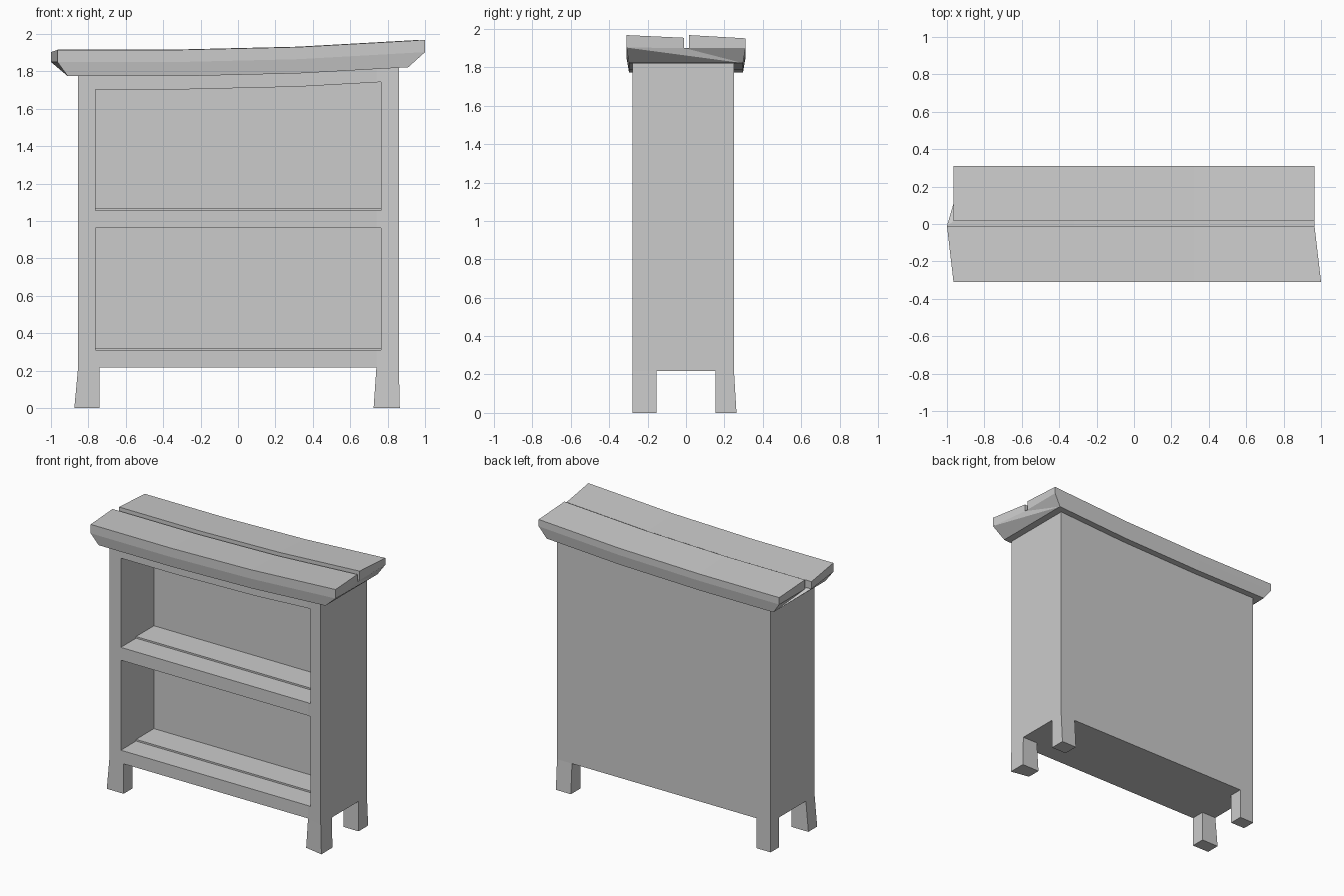
import bpy, bmesh

if "Cube" in bpy.data.objects:
    bpy.data.objects.remove(bpy.data.objects["Cube"])

FRONT, CORNER, BACK = -0.254, -0.28, 0.25   # front plane, pulled right front corner, back
LEFT, RIGHT, BASE = -0.855, 0.86, 0.217


def lift(x):
    """Warp of the top: level on the left, rising in two bends to the right."""
    if x <= -0.32:
        return 0.0
    if x <= 0.32:
        return 0.015 * (x + 0.32) / 0.64
    return 0.015 + 0.038 * (x - 0.32) / 0.68


def loft(name, sections, caps=None):
    """Skin matching closed sections; caps lists the index groups of each end."""
    bm = bmesh.new()
    rows = [[bm.verts.new(p) for p in s] for s in sections]
    n = len(rows[0])
    for a, b in zip(rows, rows[1:]):
        for i in range(n):
            j = (i + 1) % n
            bm.faces.new((a[i], a[j], b[j], b[i]))
    for row in (rows[0], rows[-1]):
        for group in (caps or [range(n)]):
            bm.faces.new([row[i] for i in group])
    bmesh.ops.recalc_face_normals(bm, faces=bm.faces)
    mesh = bpy.data.meshes.new(name)
    bm.to_mesh(mesh)
    bm.free()
    obj = bpy.data.objects.new(name, mesh)
    bpy.context.collection.objects.link(obj)
    return obj


# Cabinet body, its right front corner pulled slightly forward
sections = []
for x, y in ((LEFT, FRONT), (-0.32, FRONT), (0.32, FRONT), (0.74, FRONT), (RIGHT, CORNER)):
    top = 1.775 + lift(x)
    sections.append([(x, y, BASE), (x, BACK, BASE), (x, BACK, top), (x, y, top)])
body = loft("cabinet_body", sections)

# Two open compartments, each floor stepping up to a rear board
for name, z0, z1, w in (("lower_opening", 0.31, 0.963, 0),
                        ("upper_opening", 1.056, 1.703, 1)):
    profile = [(-0.4, z0, 0), (-0.08, z0, 0), (-0.08, z0 + 0.012, 0),
               (0.125, z0 + 0.012, 0), (0.125, z1, w), (-0.4, z1, w)]
    cutter = loft(name + "_cutter", [[(x, y, z + k * lift(x)) for y, z, k in profile]
                                     for x in (-0.762, -0.32, 0.32, 0.764)])
    cutter.hide_render = True
    cutter.hide_set(True)
    mod = body.modifiers.new(name, 'BOOLEAN')
    mod.operation = 'DIFFERENCE'
    mod.solver = 'EXACT'
    mod.object = cutter

# Legs: inner x, outer x, inner y, y of the inner and outer corner; then the same at the foot
legs = {
    "front_left_leg": ((-0.74, LEFT, -0.153, FRONT, FRONT),
                       (-0.74, -0.875, -0.153, FRONT, FRONT)),
    "front_right_leg": ((0.74, RIGHT, -0.153, FRONT, CORNER),
                        (0.725, 0.865, -0.153, FRONT, CORNER)),
    "back_left_leg": ((-0.74, LEFT, 0.153, BACK, BACK),
                      (-0.74, LEFT, 0.153, BACK, BACK)),
    "back_right_leg": ((0.74, RIGHT, 0.153, BACK, BACK),
                       (0.74, RIGHT, 0.153, 0.263, 0.263)),
}
for name, ends in legs.items():
    loft(name, [[(xi, yi, z), (xo, yi, z), (xo, yo, z), (xi, ym, z)]
                for (xi, xo, yi, ym, yo), z in zip(ends, (BASE, 0))])

# Top: bevelled slab carrying two tilted planks with a slot between
# each point: left x, right x, y, z
edge = [
    (-0.91, 0.91, -0.297, 1.774),
    (-0.965, 1.0, -0.31, 1.85),
    (-0.965, 1.0, -0.31, 1.915),
    (-1.0, 0.965, -0.01, 1.903),
    (-1.0, 0.965, -0.01, 1.85),
    (-0.965, 0.965, 0.015, 1.85),
    (-0.965, 0.965, 0.015, 1.917),
    (-0.965, 0.965, 0.31, 1.90),
    (-0.965, 0.965, 0.31, 1.85),
    (-0.91, 0.91, 0.297, 1.774),
]
sections = []
for i in range(4):
    xs = [(l, -0.32, 0.32, r)[i] for l, r, _, _ in edge]
    sections.append([(x, y, z + lift(x)) for x, (_, _, y, z) in zip(xs, edge)])
loft("top_slab", sections,
     [(1, 2, 3, 4), (5, 6, 7, 8), (1, 4, 9), (0, 1, 9), (4, 5, 9), (5, 8, 9)])
